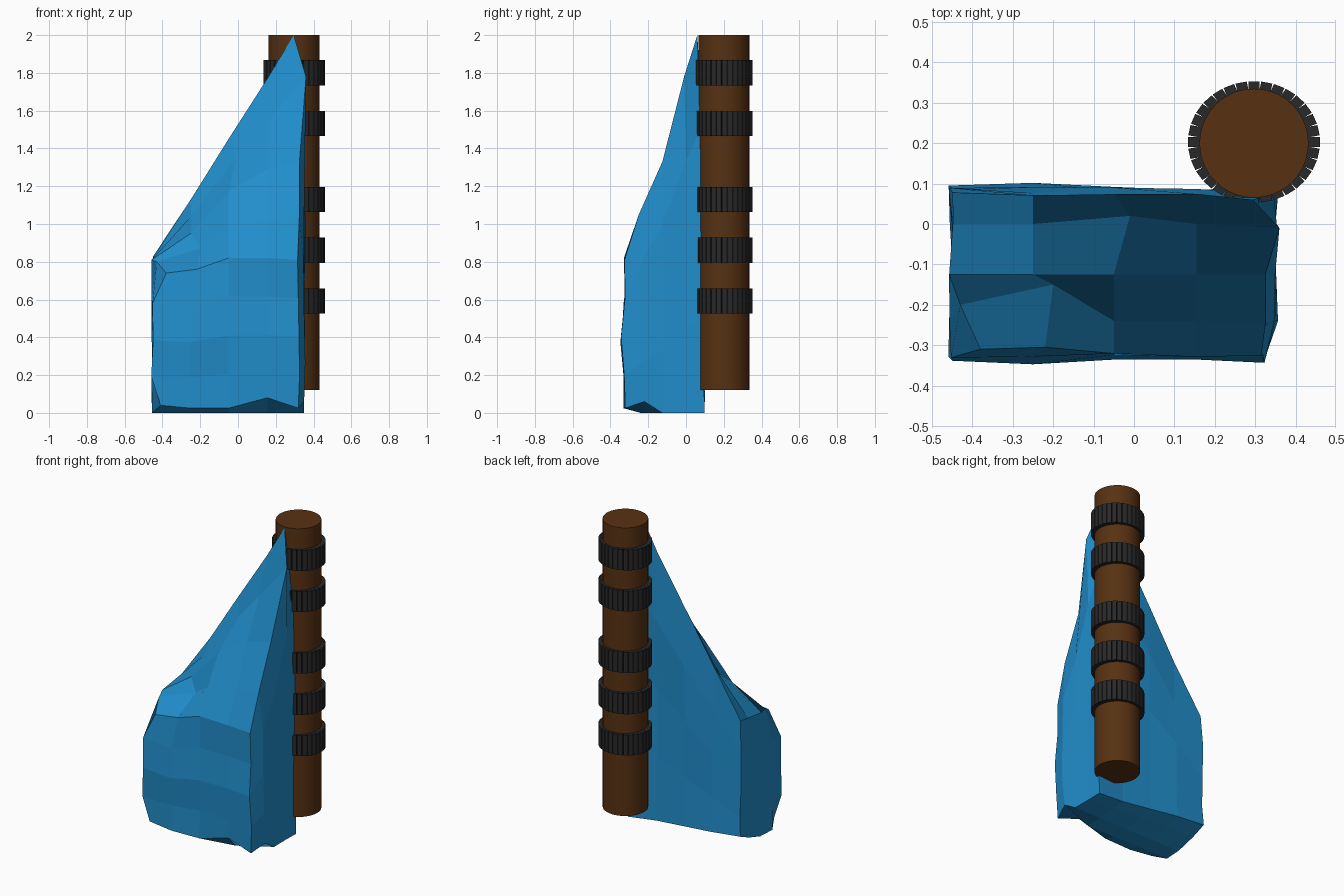
import bpy, bmesh, math, random
from mathutils import Matrix

if "Cube" in bpy.data.objects:
    bpy.data.objects.remove(bpy.data.objects["Cube"])

random.seed(4)

def material(name, rgb):
    m = bpy.data.materials.new(name)
    m.diffuse_color = (*rgb, 1)
    m.use_nodes = True
    m.node_tree.nodes["Principled BSDF"].inputs["Base Color"].default_value = m.diffuse_color
    return m

def add_object(name, bm, mat):
    bmesh.ops.recalc_face_normals(bm, faces=bm.faces)
    me = bpy.data.meshes.new(name)
    bm.to_mesh(me)
    bm.free()
    ob = bpy.data.objects.new(name, me)
    bpy.context.collection.objects.link(ob)
    me.materials.append(mat)
    return ob

blue = material("blue_rock", (0.015, 0.27, 0.6))
brown = material("wood", (0.095, 0.031, 0.006))
dark = material("dark_band", (0.022, 0.022, 0.022))

# Rock: a box of 4 x 4 x 4 cells whose top is pulled up to a peak
N = 4
X = [-0.455, -0.25, -0.05, 0.155, 0.35]
Y = [-0.33, -0.24, -0.125, 0.0, 0.098]
TOP = [[0.77, 0.75, 0.82, 0.82, 0.81],     # front row, left to right
       [0.80, 0.80, 0.98, 1.02, 1.05],
       [0.81, 0.95, 1.17, 1.29, 1.33],
       [0.82, 1.04, 1.33, 1.54, 1.78],
       [0.83, 1.13, 1.45, 1.77, 2.00]]     # back row
# Corners and ridge points that leave the regular grid
MOVED = {(4, 4, 4): (0.295, 0.06, 2.0), (4, 3, 4): (0.36, -0.01, 1.78),
         (4, 2, 4): (0.325, -0.125, 1.33), (4, 1, 4): (0.325, -0.25, 1.05),
         (0, 0, 4): (-0.38, -0.31, 0.74), (1, 0, 4): (-0.22, -0.305, 0.76),
         (1, 1, 4): (-0.20, -0.15, 0.87), (0, 1, 4): (-0.43, -0.20, 0.80),
         (0, 0, 0): (-0.41, -0.325, 0.04), (3, 0, 0): (0.155, -0.32, 0.08),
         (4, 1, 0): (0.35, -0.22, 0.06), (2, 3, 4): (-0.01, 0.02, 1.35)}

bm = bmesh.new()
grid = {}
def point(i, j, k):
    key = (i, j, k)
    if key not in grid:
        x, y, z = X[i], Y[j], TOP[j][i] * k / N
        if i in (0, N):
            x += random.uniform(-0.005, 0.008)
        if i == N and j == 0:
            x -= 0.03
        if j == 0:
            y += random.uniform(-0.005, 0.01) - (0.015 if k == 2 else 0)
        elif j == N:
            y += random.uniform(-0.015, 0.005) - 0.004 * k
        if k == 0 and j == 0:
            z = 0.025
        elif k == 0 and j >= 3:      # underside lifts toward the back left
            z = 0.021 * (N - i) * (j - 2) / 2
        grid[key] = bm.verts.new(MOVED.get(key, (x, y, z)))
    return grid[key]

for axis in range(3):
    for side in (0, N):
        for u in range(N):
            for v in range(N):
                quad = []
                for a, b in ((u, v), (u + 1, v), (u + 1, v + 1), (u, v + 1)):
                    c = [a, b]
                    c.insert(axis, side)
                    quad.append(point(*c))
                bm.faces.new(quad)
add_object("rock", bm, blue)

# Wooden pole
PX, PY = 0.297, 0.20
bm = bmesh.new()
bmesh.ops.create_cone(bm, cap_ends=True, segments=40, radius1=0.135, radius2=0.135,
                      depth=1.88, matrix=Matrix.Translation((PX, PY, 1.06)))
pole = add_object("wooden_pole", bm, brown)
bpy.context.view_layer.objects.active = pole
pole.select_set(True)
bpy.ops.object.shade_smooth_by_angle()

# Bands: slightly oval rings of small upright blocks with wedge gaps between them
BLOCKS = 32
for n, z in enumerate((0.592, 0.861, 1.13, 1.532, 1.80)):
    bm = bmesh.new()
    for s in range(BLOCKS):
        mat = (Matrix.Translation((PX, PY + 0.003, z))
               @ Matrix.Diagonal((1, 0.92, 1, 1))
               @ Matrix.Rotation(2 * math.pi * s / BLOCKS, 4, 'Z')
               @ Matrix.Translation((0.145, 0, 0))
               @ Matrix.Diagonal((0.036, 0.028, 0.134, 1)))
        bmesh.ops.create_cube(bm, size=1, matrix=mat)
    add_object(f"band_{n + 1}", bm, dark)
